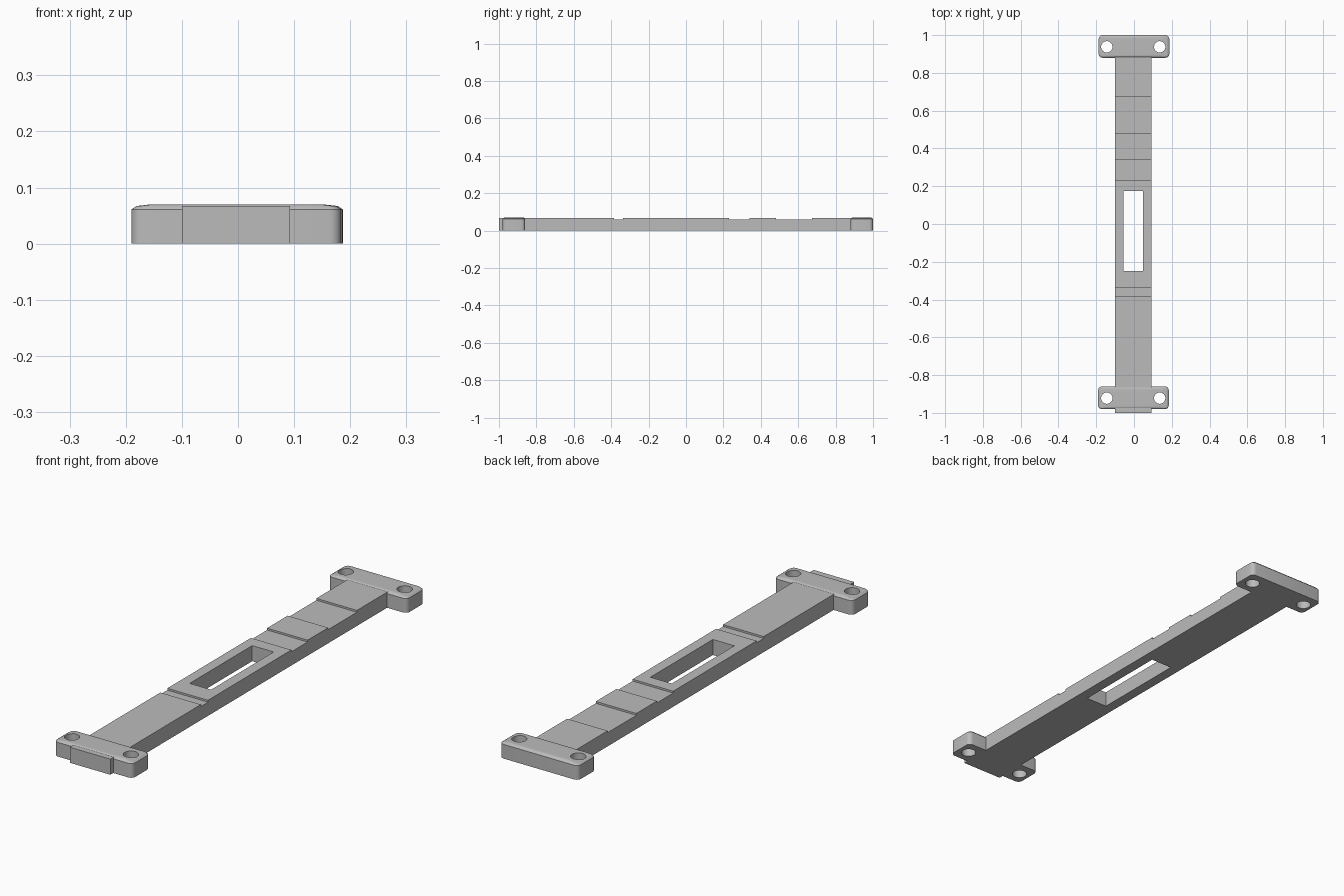
import bpy, bmesh, math

if "Cube" in bpy.data.objects:
    bpy.data.objects.remove(bpy.data.objects["Cube"], do_unlink=True)

grey = bpy.data.materials.new("plain grey")
grey.use_nodes = True
grey.diffuse_color = (0.5, 0.5, 0.5, 1)
grey.node_tree.nodes["Principled BSDF"].inputs["Base Color"].default_value = (0.5, 0.5, 0.5, 1)


def make_object(name, bm):
    bmesh.ops.recalc_face_normals(bm, faces=bm.faces)
    mesh = bpy.data.meshes.new(name)
    bm.to_mesh(mesh)
    bm.free()
    mesh.materials.append(grey)
    obj = bpy.data.objects.new(name, mesh)
    bpy.context.collection.objects.link(obj)
    return obj


def loft(name, rings):
    """Skin a stack of matching rings and cap both ends."""
    bm = bmesh.new()
    loops = [[bm.verts.new(p) for p in ring] for ring in rings]
    n = len(loops[0])
    for a, b in zip(loops, loops[1:]):
        for i in range(n):
            j = (i + 1) % n
            bm.faces.new((a[i], a[j], b[j], b[i]))
    bm.faces.new(loops[0][::-1])
    bm.faces.new(loops[-1])
    return make_object(name, bm)


def rounded_ring(cx, cy, hx, hy, r, z, steps=5):
    ring = []
    for k, (sx, sy) in enumerate(((1, 1), (-1, 1), (-1, -1), (1, -1))):
        for i in range(steps + 1):
            a = math.pi / 2 * (k + i / steps)
            ring.append((cx + sx * (hx - r) + r * math.cos(a),
                         cy + sy * (hy - r) + r * math.sin(a), z))
    return ring


def boolean(target, other, operation):
    mod = target.modifiers.new(operation.lower(), 'BOOLEAN')
    mod.operation = operation
    mod.solver = 'EXACT'
    mod.object = other
    bpy.context.view_layer.objects.active = target
    bpy.ops.object.modifier_apply(modifier=mod.name)
    bpy.data.objects.remove(other, do_unlink=True)


# Long bar: stepped side profile with three shallow recesses
TOP, LOW = 0.067, 0.059
profile = [(-1, 0), (-1, TOP)]
for start, end in ((-0.385, -0.337), (0.23, 0.34), (0.48, 0.675)):
    profile += [(start, TOP), (start, LOW), (end, LOW), (end, TOP)]
profile += [(0.95, TOP), (0.95, 0)]
bar = loft("mounting_bar", [[(x, y, z) for y, z in profile] for x in (-0.1, 0.093)])

# Central slot
slot = loft("slot_cutter", [[(-0.055, -0.25, z), (0.047, -0.25, z),
                             (0.047, 0.175, z), (-0.055, 0.175, z)] for z in (-0.1, 0.2)])
boolean(bar, slot, 'DIFFERENCE')

# End brackets with softened top edges and two screw holes each
LEVELS = ((0, 0, 0), (0.061, 0, 0), (0.067, 0.009, 0.005), (0.07, 0.035, 0.01))
for name, cx, cy in (("front_bracket", -0.003, -0.92), ("back_bracket", 0, 0.94)):
    bracket = loft(name, [rounded_ring(cx, cy, 0.187 - ix, 0.06 - iy, 0.02 - iy, z)
                          for z, ix, iy in LEVELS])
    for hx in (-0.144, 0.136):
        hole = loft("hole_cutter", [rounded_ring(hx, cy - 0.002, 0.03, 0.03, 0.0299, z, 8)
                                    for z in (-0.1, 0.2)])
        boolean(bracket, hole, 'DIFFERENCE')
    boolean(bar, bracket, 'UNION')

bpy.ops.object.select_all(action='DESELECT')
bar.select_set(True)
bpy.context.view_layer.objects.active = bar
bpy.ops.object.shade_smooth_by_angle(angle=math.radians(25))
